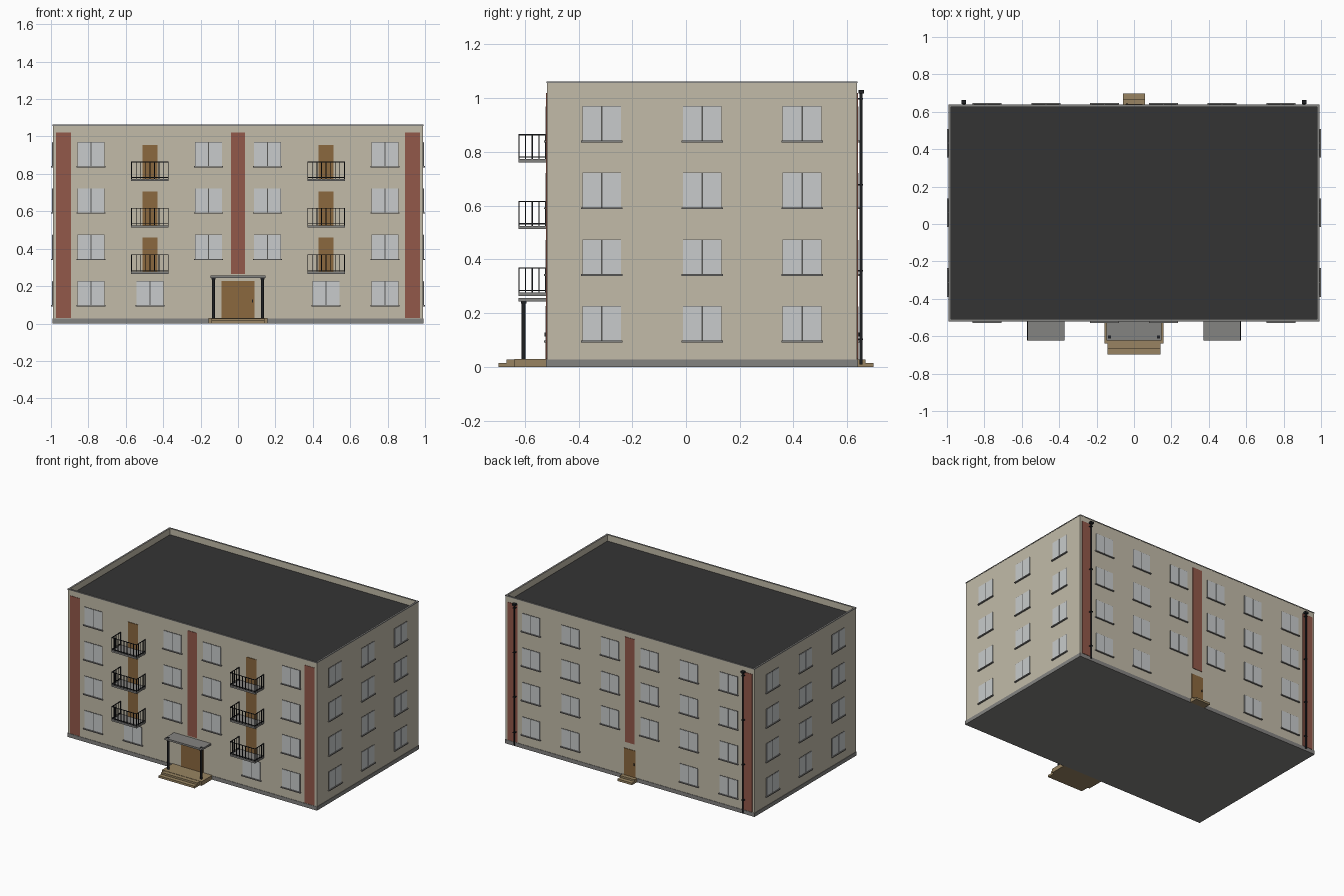
import bpy, bmesh, math

if "Cube" in bpy.data.objects:
    bpy.data.objects.remove(bpy.data.objects["Cube"])

X, Y0, Y1 = 0.99, -0.518, 0.637      # wall planes
FLOOR, TOP = 0.248, 1.063            # storey height, overall height
COLS = (-0.786, -0.471, -0.157, 0.157, 0.471, 0.786)
SIDE = (-0.313, 0.06, 0.432)


def lin(c):
    c /= 255
    return c / 12.92 if c <= 0.04045 else ((c + 0.055) / 1.055) ** 2.4


def mat(name, r, g, b):
    m = bpy.data.materials.new(name)
    m.diffuse_color = (lin(r), lin(g), lin(b), 1)
    m.use_nodes = True
    m.node_tree.nodes["Principled BSDF"].inputs["Base Color"].default_value = m.diffuse_color
    return m


WALL = mat("beige wall", 194, 187, 169)
BRICK = mat("red brown panel", 146, 88, 74)
GREY = mat("grey concrete", 132, 131, 129)
ROOF = mat("dark roof", 52, 52, 52)
GLASS = mat("pale glass", 200, 203, 204)
FRAME = mat("window frame grey", 88, 88, 86)
WOOD = mat("brown door", 139, 104, 62)
STEP = mat("tan step", 152, 132, 98)
IRON = mat("black iron", 30, 32, 35)


def finish(name, bm, *mats):
    me = bpy.data.meshes.new(name)
    bmesh.ops.recalc_face_normals(bm, faces=bm.faces)
    bm.to_mesh(me)
    bm.free()
    for m in mats:
        me.materials.append(m)
    ob = bpy.data.objects.new(name, me)
    bpy.context.collection.objects.link(ob)
    return ob


def add_box(bm, x0, x1, y0, y1, z0, z1):
    vs = bmesh.ops.create_cube(bm, size=1)["verts"]
    for v in vs:
        v.co = (x1 if v.co.x > 0 else x0, y1 if v.co.y > 0 else y0,
                z1 if v.co.z > 0 else z0)


def boxes(name, material, items):
    bm = bmesh.new()
    for b in items:
        add_box(bm, *b)
    return finish(name, bm, material)


def on_wall(side, u0, u1, d0, d1, z0, z1):
    """Box placed on a wall: u runs along it, d stands out from it."""
    if side == "front":
        return (u0, u1, Y0 - d1, Y0 - d0, z0, z1)
    if side == "back":
        return (u0, u1, Y1 + d0, Y1 + d1, z0, z1)
    if side == "right":
        return (X + d0, X + d1, u0, u1, z0, z1)
    return (-X - d1, -X - d0, u0, u1, z0, z1)


def add_rod(bm, x, y, z0, z1, r, n=12):
    vs = bmesh.ops.create_cone(bm, cap_ends=True, segments=n, radius1=r,
                               radius2=r, depth=z1 - z0)["verts"]
    bmesh.ops.translate(bm, verts=vs, vec=(x, y, (z0 + z1) / 2))


# Walls with sunken roof inside the parapet
bm = bmesh.new()
add_box(bm, -X, X, Y0, Y1, 0.026, TOP)
top = max(bm.faces, key=lambda f: f.calc_center_median().z)
bmesh.ops.inset_region(bm, faces=[top], thickness=0.015)
for f in bm.faces:
    if f.calc_center_median().z > TOP - 0.001:
        f.material_index = 1          # parapet rim
ret = bmesh.ops.extrude_discrete_faces(bm, faces=[top])
floor = ret["faces"][0]
floor.material_index = 2
bmesh.ops.translate(bm, verts=floor.verts, vec=(0, 0, -0.045))
bmesh.ops.remove_doubles(bm, verts=bm.verts, dist=1e-5)
for f in bm.faces:
    f.normal_update()
    if abs(f.normal.z) < 0.5:
        f.material_index = 0
finish("walls_and_roof", bm, WALL, GREY, ROOF)

# Plinth and parapet edge
boxes("plinth", GREY, [(-X - 0.003, X + 0.003, Y0 - 0.003, Y1 + 0.003, 0, 0.027)])
rim = []
for s in ("front", "back", "left", "right"):
    a, b = (-X - 0.002, X + 0.002) if s in ("front", "back") else (Y0, Y1)
    rim.append(on_wall(s, a, b, -0.001, 0.002, TOP - 0.006, TOP))
boxes("parapet_edge", GREY, rim)

# Red vertical panels, front and back
panels = []
for s in ("front", "back"):
    for c in (-0.933, 0.933):
        panels.append(on_wall(s, c - 0.04, c + 0.04, 0, 0.003, 0.03, 1.02))
    panels.append(on_wall(s, -0.038, 0.038, 0, 0.003, 0.265, 1.02))
boxes("red_panels", BRICK, panels)

# Windows: frame plate, two panes and a sill
spots = []
for row in range(4):
    for c in COLS:
        middle, balcony = abs(c) < 0.2, 0.4 < abs(c) < 0.5
        if not (middle and row == 0):
            spots.append(("back", c, row))
            if not (balcony and row > 0):
                spots.append(("front", c, row))
    for c in SIDE:
        spots += [("left", c, row), ("right", c, row)]
frames, panes, sills = [], [], []
for s, c, row in spots:
    z = 0.098 + FLOOR * row
    frames.append(on_wall(s, c - 0.072, c + 0.072, 0, 0.002, z, z + 0.129))
    for k in (-1, 1):
        m = c + k * 0.0365
        panes.append(on_wall(s, m - 0.034, m + 0.034, 0.001, 0.004, z, z + 0.127))
    sills.append(on_wall(s, c - 0.077, c + 0.077, 0, 0.010, z - 0.007, z))
boxes("window_frames", FRAME, frames)
boxes("window_panes", GLASS, panes)
boxes("window_sills", GREY, sills)

# Doors and handles
doors = [on_wall("front", -0.087, 0.087, 0, 0.004, 0.03, 0.227),
         on_wall("back", -0.046, 0.046, 0, 0.004, 0.028, 0.22)]
for c in (-0.471, 0.471):
    for i in range(3):
        z = 0.277 + FLOOR * i
        doors.append(on_wall("front", c - 0.04, c + 0.04, 0, 0.004, z, z + 0.182))
boxes("doors", WOOD, doors)
boxes("door_handles", IRON, [on_wall("front", 0.076, 0.081, 0.003, 0.009, 0.113, 0.128),
                             on_wall("back", -0.04, -0.035, 0.003, 0.009, 0.113, 0.128)])

# Balconies: slab plus iron railing
slabs, bars = [], []
r, yf = 0.002, -0.621
for c in (-0.471, 0.471):
    for i in range(3):
        z = 0.265 + FLOOR * i
        slabs.append((c - 0.1, c + 0.1, -0.623, Y0, z, z + 0.012))
        for h in (0.018, 0.101):      # bottom and top rails
            bars.append((c - 0.1, c + 0.1, yf - r, yf + r, z + h, z + h + 0.004))
            for k in (-1, 1):
                e = c + k * 0.098
                bars.append((e - r, e + r, yf, Y0, z + h, z + h + 0.004))
        for j in range(9):            # front balusters
            x = c - 0.098 + 0.0245 * j
            bars.append((x - r, x + r, yf - r, yf + r, z + 0.01, z + 0.103))
        for j in range(1, 5):         # side balusters
            y = yf + 0.0245 * j
            for k in (-1, 1):
                e = c + k * 0.098
                bars.append((e - r, e + r, y - r, y + r, z + 0.01, z + 0.103))
boxes("balcony_slabs", GREY, slabs)
boxes("balcony_railings", IRON, bars)

# Entrance canopy with two posts
boxes("canopy", GREY, [(-0.147, 0.147, -0.623, Y0, 0.243, 0.256)])
bm = bmesh.new()
for x in (-0.131, 0.131):
    add_rod(bm, x, -0.604, 0.03, 0.245, 0.0075, 16)
    add_box(bm, x - 0.01, x + 0.01, -0.614, -0.594, 0.236, 0.243)
    add_box(bm, x - 0.008, x + 0.008, -0.612, -0.596, 0.25, 0.2575)
finish("canopy_posts", bm, IRON)

# Entrance steps, front and back
boxes("front_steps", STEP, [(-0.158, 0.158, -0.638, Y0, 0, 0.03),
                            (-0.143, 0.143, -0.668, -0.63, 0, 0.028),
                            (-0.143, 0.143, -0.697, -0.66, 0, 0.015)])
boxes("back_steps", STEP, [(-0.058, 0.058, Y1, 0.668, 0, 0.028),
                           (-0.058, 0.058, 0.66, 0.697, 0, 0.015)])

# Rain pipes at the back with hopper heads and brackets
bm = bmesh.new()
for x in (-0.909, 0.909):
    add_rod(bm, x, 0.652, 0.01, 1.02, 0.0055)
    add_box(bm, x - 0.012, x + 0.012, 0.641, 0.663, 1.017, 1.03)
    for z in (0.1, 0.355, 0.675, 0.995):
        add_box(bm, x - 0.008, x + 0.008, Y1, 0.659, z, z + 0.006)
finish("rain_pipes", bm, IRON)
